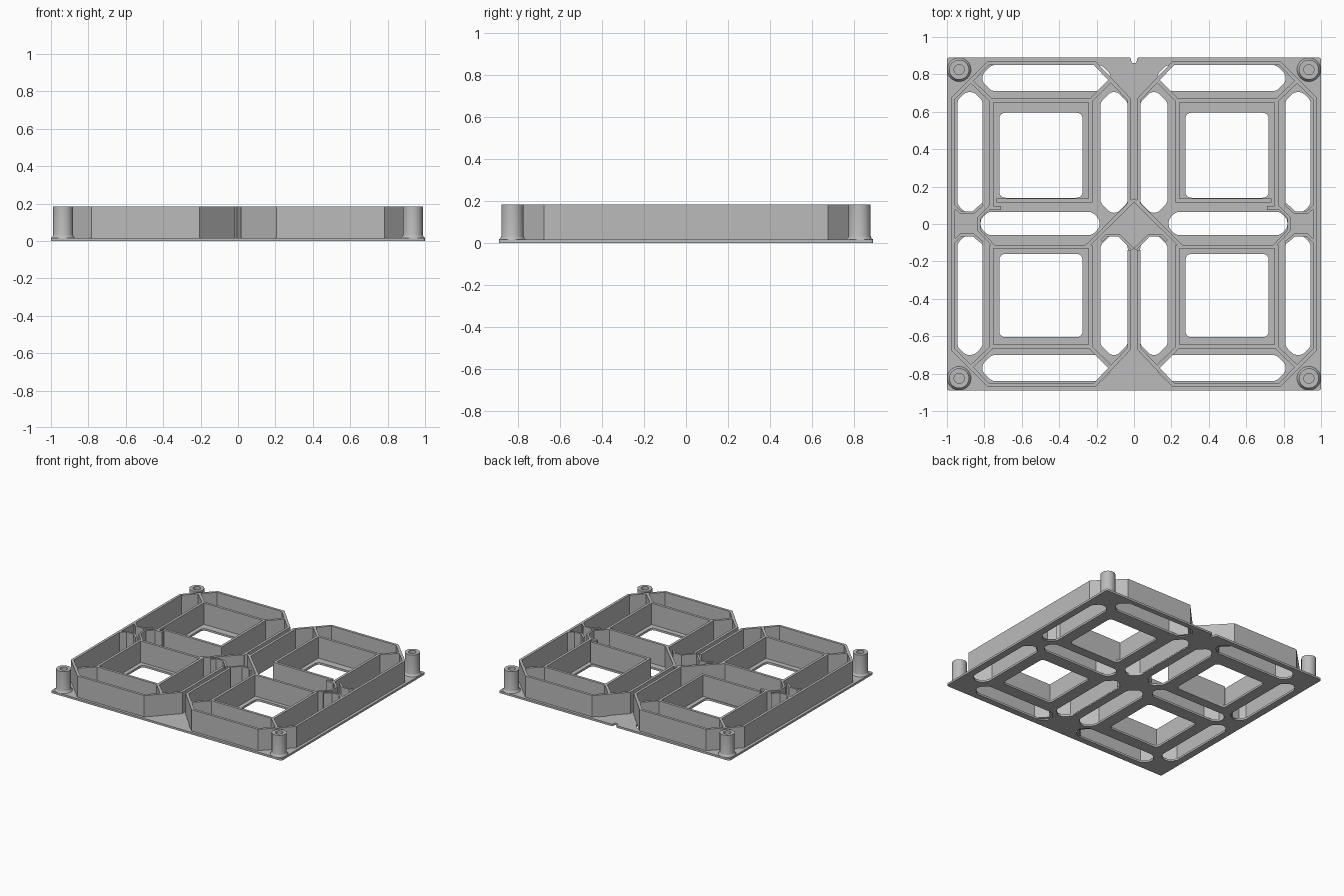
import bpy, bmesh, math
from mathutils import Vector

if "Cube" in bpy.data.objects:
    bpy.data.objects.remove(bpy.data.objects["Cube"])

PLATE, TOP, T = 0.016, 0.183, 0.02

grey = bpy.data.materials.new("plain_grey")
grey.diffuse_color = (0.5, 0.5, 0.5, 1)
grey.use_nodes = True
grey.node_tree.nodes["Principled BSDF"].inputs["Base Color"].default_value = grey.diffuse_color


def rounded(pts, r, n=4):
    """Round every corner of a closed polygon."""
    out = []
    for i, p in enumerate(pts):
        p = Vector(p)
        a, b = Vector(pts[i - 1]) - p, Vector(pts[(i + 1) % len(pts)]) - p
        k = min(r, a.length * 0.45, b.length * 0.45)
        s, e = p + a.normalized() * k, p + b.normalized() * k
        for j in range(n + 1):
            t = j / n
            out.append(s * (1 - t) ** 2 + p * 2 * t * (1 - t) + e * t * t)
    return out


def octagon(x0, x1, y0, y1, c):
    return [(x0, y0 + c), (x0 + c, y0), (x1 - c, y0), (x1, y0 + c),
            (x1, y1 - c), (x1 - c, y1), (x0 + c, y1), (x0, y1 - c)]


def rect(x0, x1, y0, y1):
    return [(x0, y0), (x1, y0), (x1, y1), (x0, y1)]


def new_object(name, bm):
    bmesh.ops.recalc_face_normals(bm, faces=bm.faces)
    me = bpy.data.meshes.new(name)
    bm.to_mesh(me)
    bm.free()
    me.materials.append(grey)
    ob = bpy.data.objects.new(name, me)
    bpy.context.collection.objects.link(ob)
    return ob


def wall(name, path, closed=False, t=T):
    """Upright wall of constant thickness along a path, mirrored to the right half."""
    pts = [Vector(p) for p in path]
    n = len(pts)
    bm = bmesh.new()
    rings = []
    for i, p in enumerate(pts):
        a = pts[i - 1] if closed or i > 0 else None
        b = pts[(i + 1) % n] if closed or i < n - 1 else None
        d = [v.normalized() for v in ((p - a) if a else None, (b - p) if b else None) if v]
        ns = [Vector((-v.y, v.x)) for v in d]
        m = ns[0] if len(ns) == 1 else (ns[0] + ns[1]) / (1 + ns[0].dot(ns[1]))
        l, r = p + m * t / 2, p - m * t / 2
        rings.append([bm.verts.new((q.x, q.y, z)) for q, z in
                      ((l, PLATE / 2), (r, PLATE / 2), (r, TOP), (l, TOP))])
    for i in range(n if closed else n - 1):
        A, B = rings[i], rings[(i + 1) % n]
        for k in range(4):
            bm.faces.new((A[k], A[(k + 1) % 4], B[(k + 1) % 4], B[k]))
    if not closed:
        bm.faces.new(rings[0])
        bm.faces.new(rings[-1])
    ob = new_object(name, bm)
    ob.modifiers.new("mirror", 'MIRROR').use_mirror_merge = False
    return ob


# Base plate: rounded outline with a small notch, cut by windows and slots
outline = [(-1, -0.89), (1, -0.89), (1, 0.89), (0.015, 0.89), (0.015, 0.86),
           (-0.015, 0.86), (-0.015, 0.89), (-1, 0.89)]
loops = [rounded(outline, 0.015)]
left = []
for y0, y1 in ((0.14, 0.595), (-0.605, -0.16)):
    left.append(rounded(rect(-0.72, -0.275, y0, y1), 0.035))
for y0, y1 in ((0.06, 0.705), (-0.70, -0.06)):
    left.append(rounded(octagon(-0.945, -0.81, y0, y1, 0.045), 0.02))
    left.append(rounded(octagon(-0.18, -0.033, y0, y1, 0.055), 0.02))
for y0, y1 in ((0.71, 0.85), (-0.84, -0.70)):
    left.append(rounded(octagon(-0.81, -0.125, y0, y1, 0.05), 0.02))
left.append(rounded(octagon(-0.82, -0.185, -0.06, 0.065, 0.04), 0.02))
for l in left:
    loops.append(l)
    loops.append([Vector((-p.x, p.y)) for p in l])

cu = bpy.data.curves.new("base_plate", 'CURVE')
cu.dimensions = '2D'
cu.fill_mode = 'BOTH'
cu.extrude = PLATE / 2
for l in loops:
    sp = cu.splines.new('POLY')
    sp.points.add(len(l) - 1)
    for q, p in zip(sp.points, l):
        q.co = (p.x, p.y, 0, 1)
    sp.use_cyclic_u = True
cu.materials.append(grey)
plate = bpy.data.objects.new("base_plate", cu)
plate.location.z = PLATE / 2
bpy.context.collection.objects.link(plate)
bpy.context.view_layer.objects.active = plate
plate.select_set(True)
bpy.ops.object.convert(target='MESH')

# Outer wall: chamfered around each half, open at the centre diamond
wall("outer_wall", [(-0.025, 0.1), (-0.025, 0.665), (-0.21, 0.86), (-0.78, 0.86), (-0.968, 0.67),
                    (-0.968, -0.67), (-0.78, -0.86), (-0.21, -0.86), (-0.025, -0.665), (-0.025, -0.14)])

# Square frames around the windows
wall("upper_frame", [(-0.71, 0.085), (-0.762, 0.085), (-0.762, 0.66), (-0.232, 0.66),
                     (-0.232, 0.125), (-0.735, 0.125)])
wall("lower_frame", rect(-0.762, -0.232, -0.655, -0.122), closed=True)

# Diagonal ribs from frame corners to the outer wall
for s, n in ((1, "upper"), (-1, "lower")):
    wall(n + "_outer_rib", [(-0.762, s * 0.66), (-0.872, s * 0.765)])
    wall(n + "_inner_rib", [(-0.232, s * 0.66), (-0.125, s * 0.768)])

# Centre diamond and the walls hugging the slot ends
wall("centre_diamond", [(0, 0.13), (-0.255, -0.122)])
wall("centre_slot_wall", [(-0.005, -0.135), (-0.08, -0.06), (-0.145, -0.06), (-0.175, -0.09)], t=0.015)
wall("side_slot_wall_upper", [(-0.968, 0.1), (-0.925, 0.06), (-0.86, 0.06), (-0.81, 0.105)], t=0.015)
wall("side_slot_wall_lower", [(-0.968, -0.1), (-0.925, -0.058), (-0.86, -0.058), (-0.81, -0.1)], t=0.015)
wall("middle_slot_wall", [(-0.762, 0.1), (-0.828, 0.035), (-0.828, -0.035), (-0.745, -0.122)], t=0.015)

# Corner posts: lathed, flared foot and blind screw hole
profile = [(0.065, 0.01), (0.063, 0.018), (0.056, 0.024), (0.053, 0.034), (0.053, TOP),
           (0.027, TOP), (0.027, 0.03), (0, 0.03)]
for sx, nx in ((-1, "left"), (1, "right")):
    for sy, ny in ((-1, "front"), (1, "back")):
        bm = bmesh.new()
        vs = [bm.verts.new((r, 0, z)) for r, z in profile]
        es = [bm.edges.new(e) for e in zip(vs, vs[1:])]
        bmesh.ops.spin(bm, geom=vs + es, cent=(0, 0, 0), axis=(0, 0, 1),
                       angle=2 * math.pi, steps=32)
        bmesh.ops.remove_doubles(bm, verts=bm.verts, dist=1e-4)
        post = new_object(f"corner_post_{ny}_{nx}", bm)
        post.location = (sx * 0.935, sy * 0.825, 0)
        bpy.ops.object.select_all(action='DESELECT')
        post.select_set(True)
        bpy.context.view_layer.objects.active = post
        bpy.ops.object.shade_smooth_by_angle(angle=math.radians(40))
